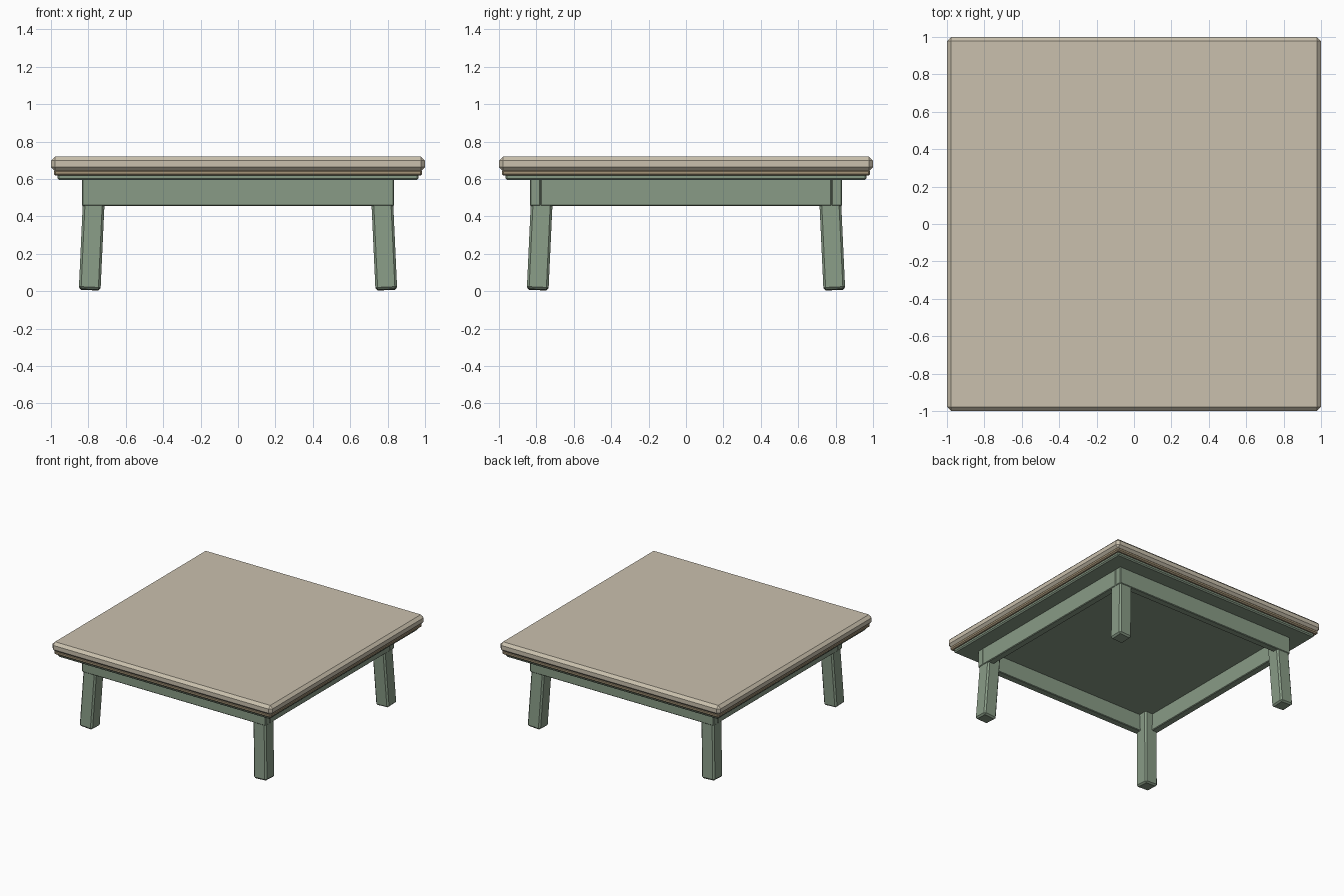
import bpy
import bmesh
from mathutils import Matrix, Vector

cube = bpy.data.objects.get("Cube")
if cube:
    bpy.data.objects.remove(cube, do_unlink=True)


def material(name, rgb):
    mat = bpy.data.materials.new(name)
    mat.use_nodes = True
    colour = (*rgb, 1)
    mat.diffuse_color = colour
    mat.node_tree.nodes["Principled BSDF"].inputs["Base Color"].default_value = colour
    return mat


beige = material("beige", (0.59, 0.53, 0.42))
tan = material("tan", (0.38, 0.30, 0.19))
green = material("sage green", (0.25, 0.33, 0.24))


def bevelled_box(name, low, high, bevel, mat, transform=Matrix()):
    """Box between two corners with chamfered edges."""
    low, high = Vector(low), Vector(high)
    bm = bmesh.new()
    bmesh.ops.create_cube(bm, size=1)
    bmesh.ops.scale(bm, vec=high - low, verts=bm.verts)
    bmesh.ops.translate(bm, vec=(low + high) / 2, verts=bm.verts)
    bmesh.ops.bevel(bm, geom=bm.edges[:], offset=bevel, segments=1,
                    affect='EDGES', profile=0.5)
    bm.transform(transform)
    mesh = bpy.data.meshes.new(name)
    bm.to_mesh(mesh)
    bm.free()
    mesh.materials.append(mat)
    obj = bpy.data.objects.new(name, mesh)
    bpy.context.collection.objects.link(obj)
    return obj


# Stacked square slabs of the top
for name, half, z0, z1, bevel, mat in (
        ("table_top", 1.0, 0.642, 0.72, 0.022, beige),
        ("top_moulding", 0.985, 0.618, 0.65, 0.009, tan),
        ("under_frame", 0.965, 0.595, 0.627, 0.009, green)):
    bevelled_box(name, (-half, -half, z0), (half, half, z1), bevel, mat)

# Apron: full-width front and back boards, side boards fitted between them
OUT, INN, Z0, Z1 = 0.835, 0.777, 0.457, 0.602
for name, y0, y1 in (("front_apron", -OUT, -INN), ("back_apron", INN, OUT)):
    bevelled_box(name, (-OUT, y0, Z0), (OUT, y1, Z1), 0.005, green)
for name, x0, x1 in (("right_apron", -OUT, -INN), ("left_apron", INN, OUT)):
    bevelled_box(name, (x0, -INN, Z0), (x1, INN, Z1), 0.005, green)

# Straight legs splayed outwards at each corner
W = 0.058
for sx, side in ((-1, "right"), (1, "left")):
    for sy, end in ((-1, "front"), (1, "back")):
        foot = Vector((sx * 0.793, sy * 0.793, 0.008))
        splay = Vector((sx * 0.046, sy * 0.046, -1))
        turn = Vector((0, 0, -1)).rotation_difference(splay).to_matrix().to_4x4()
        bevelled_box(f"{end}_{side}_leg", (-W, -W, 0), (W, W, 0.605), 0.012,
                     green, Matrix.Translation(foot) @ turn)
